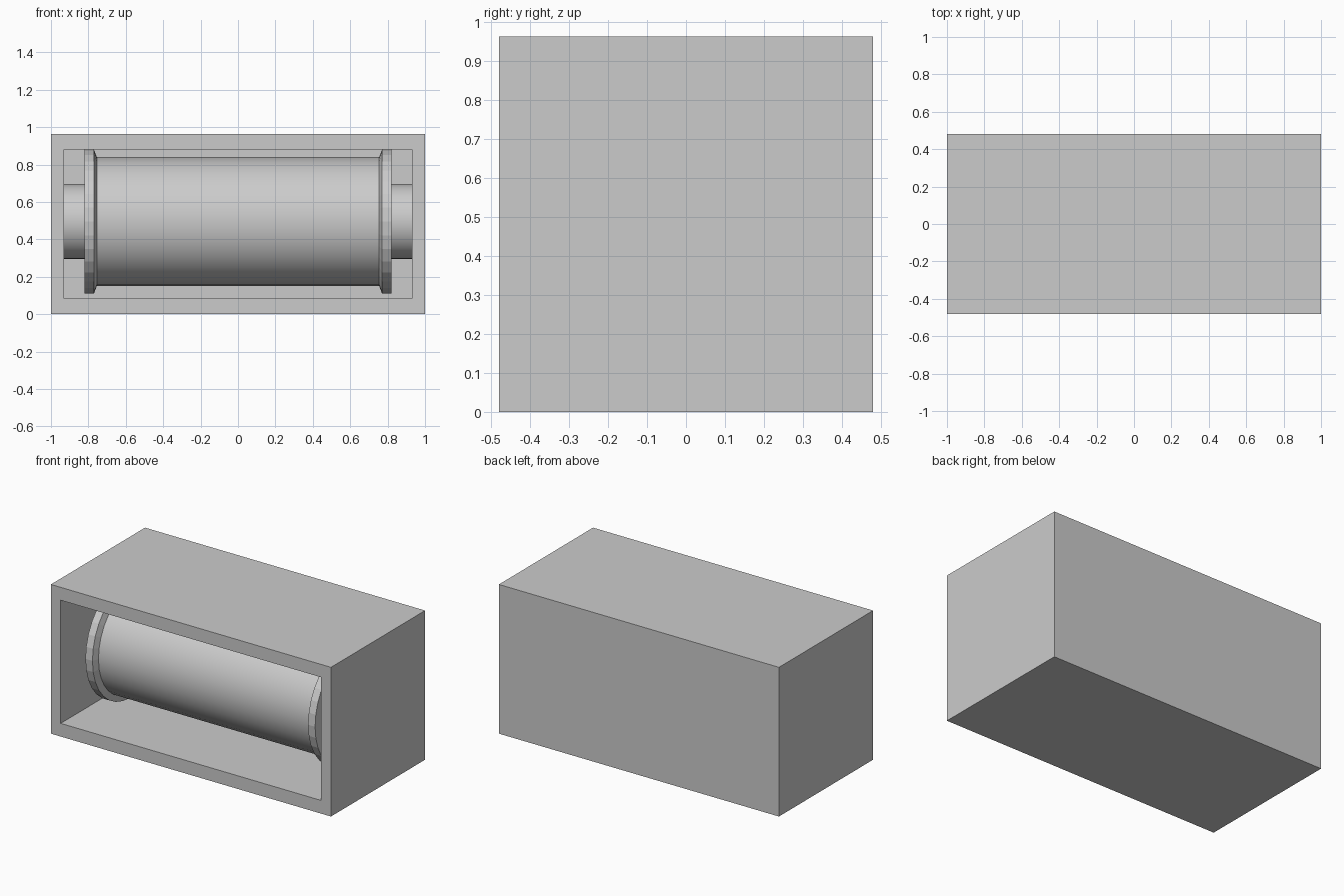
import bpy, bmesh
from math import sin, cos, pi, radians

if "Cube" in bpy.data.objects:
    bpy.data.objects.remove(bpy.data.objects["Cube"])

SIDES = 32
AXIS_Z = 0.495


def add_object(name, bm):
    bmesh.ops.recalc_face_normals(bm, faces=bm.faces)
    mesh = bpy.data.meshes.new(name)
    bm.to_mesh(mesh)
    bm.free()
    obj = bpy.data.objects.new(name, mesh)
    bpy.context.collection.objects.link(obj)
    return obj


# Housing: a block whose front face is inset and pushed in to form the recess
bm = bmesh.new()
bmesh.ops.create_cube(bm, size=1)
for v in bm.verts:
    v.co = (v.co.x * 2, v.co.y * 0.96, (v.co.z + 0.5) * 0.963)
front = min(bm.faces, key=lambda f: f.calc_center_median().y)
bmesh.ops.inset_individual(bm, faces=[front], thickness=0.05)
for v in front.verts:
    v.co.x = 0.93 if v.co.x > 0 else -0.93
    v.co.z = 0.88 if v.co.z > 0.48 else 0.085
pushed = bmesh.ops.extrude_discrete_faces(bm, faces=[front])["faces"][0]
for v in pushed.verts:
    v.co.y = 0.40
add_object("housing", bm)

# Roller: axle stub, flange, chamfer and drum turned about the x axis
half = [(0.932, 0.20), (0.82, 0.20), (0.82, 0.385), (0.77, 0.385), (0.755, 0.345)]
profile = [(-x, r) for x, r in half] + half[::-1]
bm = bmesh.new()
rings = [[bm.verts.new((x, r * cos(2 * pi * i / SIDES), AXIS_Z + r * sin(2 * pi * i / SIDES)))
          for i in range(SIDES)] for x, r in profile]
for k, (a, b) in enumerate(zip(rings, rings[1:])):
    for i in range(SIDES):
        j = (i + 1) % SIDES
        face = bm.faces.new((a[i], a[j], b[j], b[i]))
        face.smooth = k in (0, 4, 8)    # axle stubs and drum smooth, flanges faceted
bm.faces.new(rings[0])
bm.faces.new(rings[-1])
bmesh.ops.recalc_face_normals(bm, faces=bm.faces)
for e in bm.edges:
    e.smooth = e.calc_face_angle(0) < radians(30)
add_object("roller", bm)
